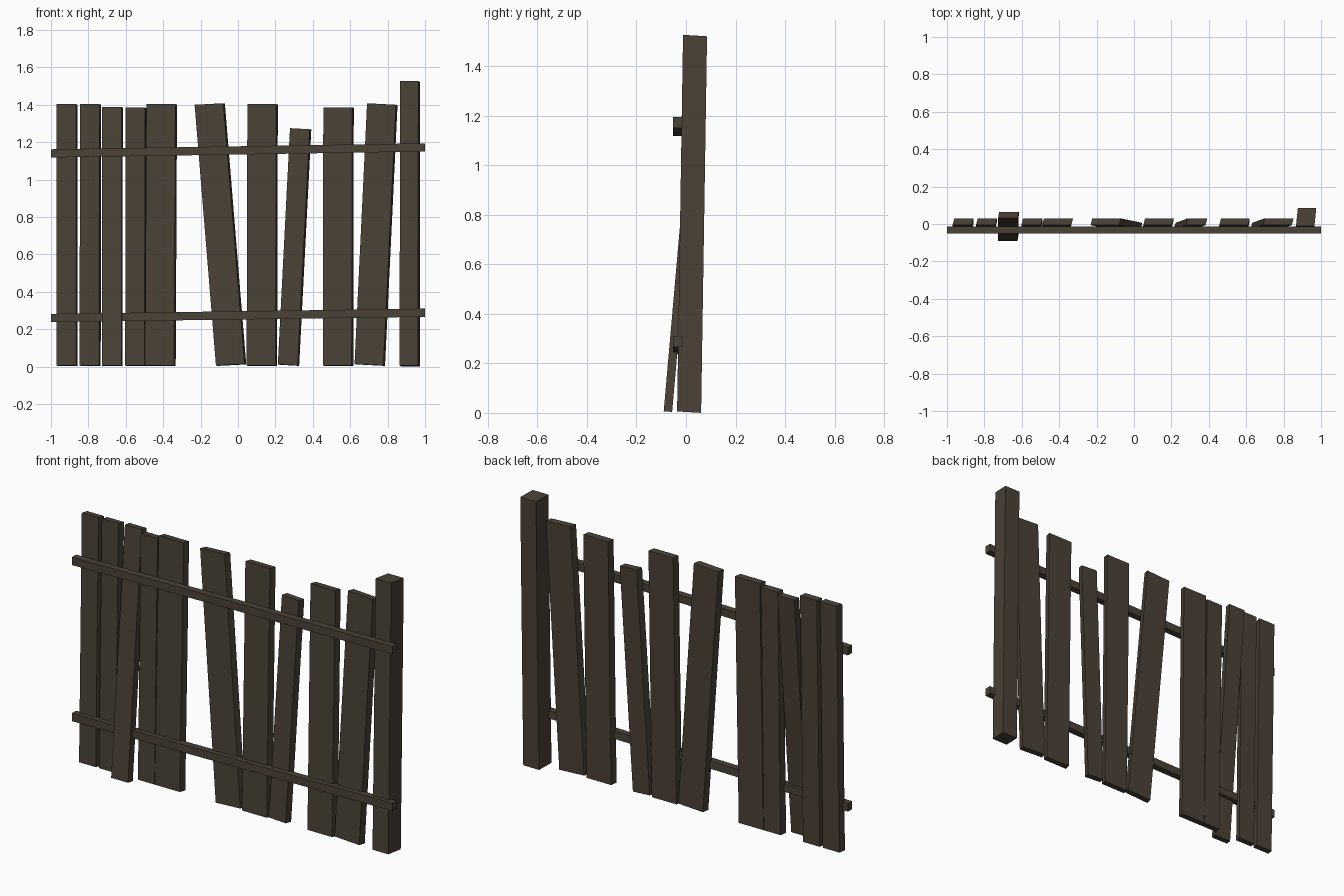
import bpy, bmesh
from mathutils import Vector

if "Cube" in bpy.data.objects:
    bpy.data.objects.remove(bpy.data.objects["Cube"])

wood = bpy.data.materials.new("weathered_dark_wood")
wood.diffuse_color = (0.070, 0.054, 0.037, 1)
wood.use_nodes = True
wood.node_tree.nodes["Principled BSDF"].inputs["Base Color"].default_value = wood.diffuse_color


def slab(name, front, back):
    """Box from a front quad (counter-clockwise seen from -y) and an offset to its back."""
    bm = bmesh.new()
    f = [bm.verts.new(Vector(p)) for p in front]
    b = [bm.verts.new(Vector(p) + Vector(back)) for p in front]
    bm.faces.new(f)
    bm.faces.new(b[::-1])
    for i in range(4):
        j = (i + 1) % 4
        bm.faces.new((f[j], f[i], b[i], b[j]))
    bmesh.ops.recalc_face_normals(bm, faces=bm.faces)
    me = bpy.data.meshes.new(name)
    bm.to_mesh(me)
    bm.free()
    me.materials.append(wood)
    ob = bpy.data.objects.new(name, me)
    bpy.context.collection.objects.link(ob)
    return ob


def upright(name, x0, x1, w, z1, y0, y1, depth, tilt=0.0, shift=0.009):
    """Leaning board: bottom-left x0, top-left x1, front y at bottom/top; tilt = rise across width."""
    z0 = 0.006
    slab(name,
         [(x0, y0, z0 - min(tilt, 0)), (x0 + w, y0, z0 + max(tilt, 0)),
          (x1 + w, y1, z1 + min(tilt, 0) + max(tilt, 0)), (x1, y1, z1)],
         (shift, depth, -0.06 * depth))


# pickets: bottom-left x, top-left x, width, top z, sideways tilt
pickets = [
    (-0.970, -0.970, 0.104, 1.403, 0),
    (-0.847, -0.845, 0.104, 1.403, 0),
    (-0.603, -0.602, 0.104, 1.385, 0),
    (-0.497, -0.490, 0.155, 1.403, 0),
    (-0.118, -0.232, 0.153, 1.400, 0.008),
    (0.046, 0.050, 0.154, 1.403, 0),
    (0.213, 0.278, 0.105, 1.275, -0.006),
    (0.454, 0.456, 0.154, 1.386, 0),
    (0.623, 0.690, 0.154, 1.408, -0.008),
]
for i, (x0, x1, w, z1, tilt) in enumerate(pickets, 1):
    upright(f"picket_{i}", x0, x1, w, z1, -0.030, -0.006, 0.036, tilt)

# loose picket whose foot swings out in front of the lower rail
upright("loose_picket", -0.728, -0.727, 0.105, 1.387, -0.090, 0.031, 0.034, 0, 0.006)

# tall end post
upright("end_post", 0.864, 0.866, 0.098, 1.526, -0.036, -0.012, 0.097, 0, 0.010)

# two slightly sloping rails
for name, zl, zr in (("upper_rail", 1.118, 1.150), ("lower_rail", 0.238, 0.266)):
    slab(name, [(-1, -0.052, zl), (1, -0.052, zr),
                (1, -0.052, zr + 0.044), (-1, -0.052, zl + 0.044)],
         (0, 0.038, 0))
